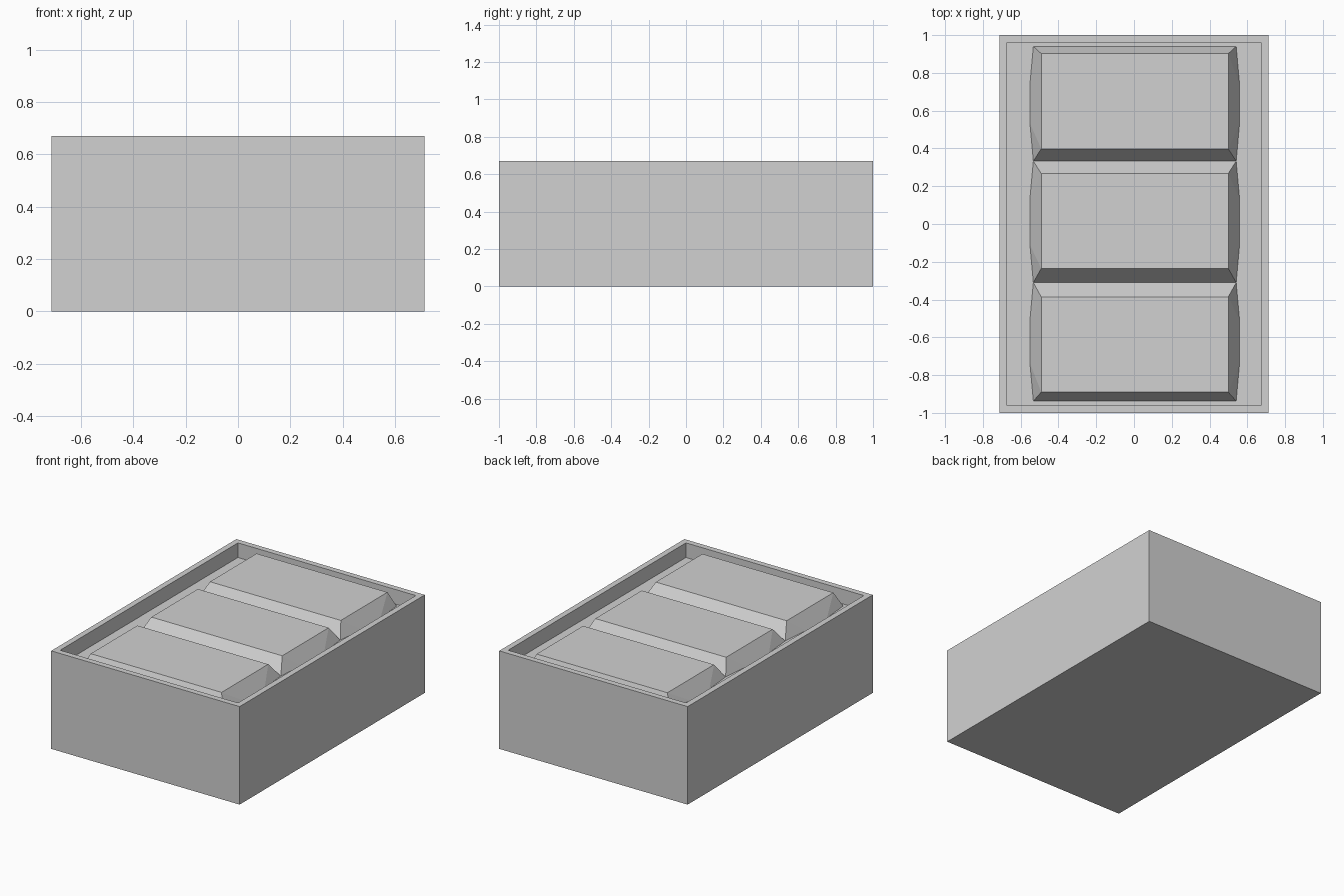
import bpy
import bmesh

if "Cube" in bpy.data.objects:
    bpy.data.objects.remove(bpy.data.objects["Cube"], do_unlink=True)

grey = bpy.data.materials.new("light_grey")
grey.use_nodes = True
colour = (0.64, 0.64, 0.64, 1)
grey.diffuse_color = colour
grey.node_tree.nodes["Principled BSDF"].inputs["Base Color"].default_value = colour

HEIGHT, FLOOR = 0.67, 0.57


def finish(name, bm):
    bmesh.ops.recalc_face_normals(bm, faces=bm.faces)
    mesh = bpy.data.meshes.new(name)
    bm.to_mesh(mesh)
    bm.free()
    mesh.materials.append(grey)
    obj = bpy.data.objects.new(name, mesh)
    bpy.context.collection.objects.link(obj)


# Open tray: a block with its top inset and sunk to a shallow floor
bm = bmesh.new()
bmesh.ops.create_cube(bm, size=1)
for v in bm.verts:
    v.co.x *= 1.425
    v.co.y *= 2
    v.co.z = (v.co.z + 0.5) * HEIGHT
top = max(bm.faces, key=lambda f: f.calc_center_median().z)
bmesh.ops.inset_region(bm, faces=[top], thickness=0.056)
sunk = bmesh.ops.extrude_discrete_faces(bm, faces=[top])["faces"][0]
for v in sunk.verts:
    v.co.z = FLOOR
finish("tray", bm)


# Padded block: flat top, sloping ends, sides that bulge at the base
def pad(name, base_front, base_back, top_front, top_back):
    bm = bmesh.new()
    centre, top_half, corner_half, bulge_half, inset = 0.004, 0.495, 0.537, 0.555, 0.2
    z = HEIGHT - 0.002
    tops, bases = {}, {}
    for s in (-1, 1):
        tops[s] = [bm.verts.new((centre + s * top_half, y, z)) for y in (top_front, top_back)]
        outline = ((corner_half, base_front), (bulge_half, base_front + inset),
                   (bulge_half, base_back - inset), (corner_half, base_back))
        bases[s] = [bm.verts.new((centre + s * x, y, FLOOR)) for x, y in outline]
        t, b = tops[s], bases[s]
        bm.faces.new((t[0], t[1], b[2], b[1]))
        bm.faces.new((t[0], b[1], b[0]))
        bm.faces.new((t[1], b[3], b[2]))
    bm.faces.new((tops[-1][0], tops[1][0], tops[1][1], tops[-1][1]))
    for t, b in ((0, 0), (1, 3)):
        bm.faces.new((tops[-1][t], tops[1][t], bases[1][b], bases[-1][b]))
    bm.faces.new(bases[-1] + bases[1][::-1])
    finish(name, bm)


pad("front_pad", -0.937, -0.31, -0.89, -0.386)
pad("middle_pad", -0.31, 0.333, -0.235, 0.267)
pad("back_pad", 0.333, 0.94, 0.398, 0.902)
